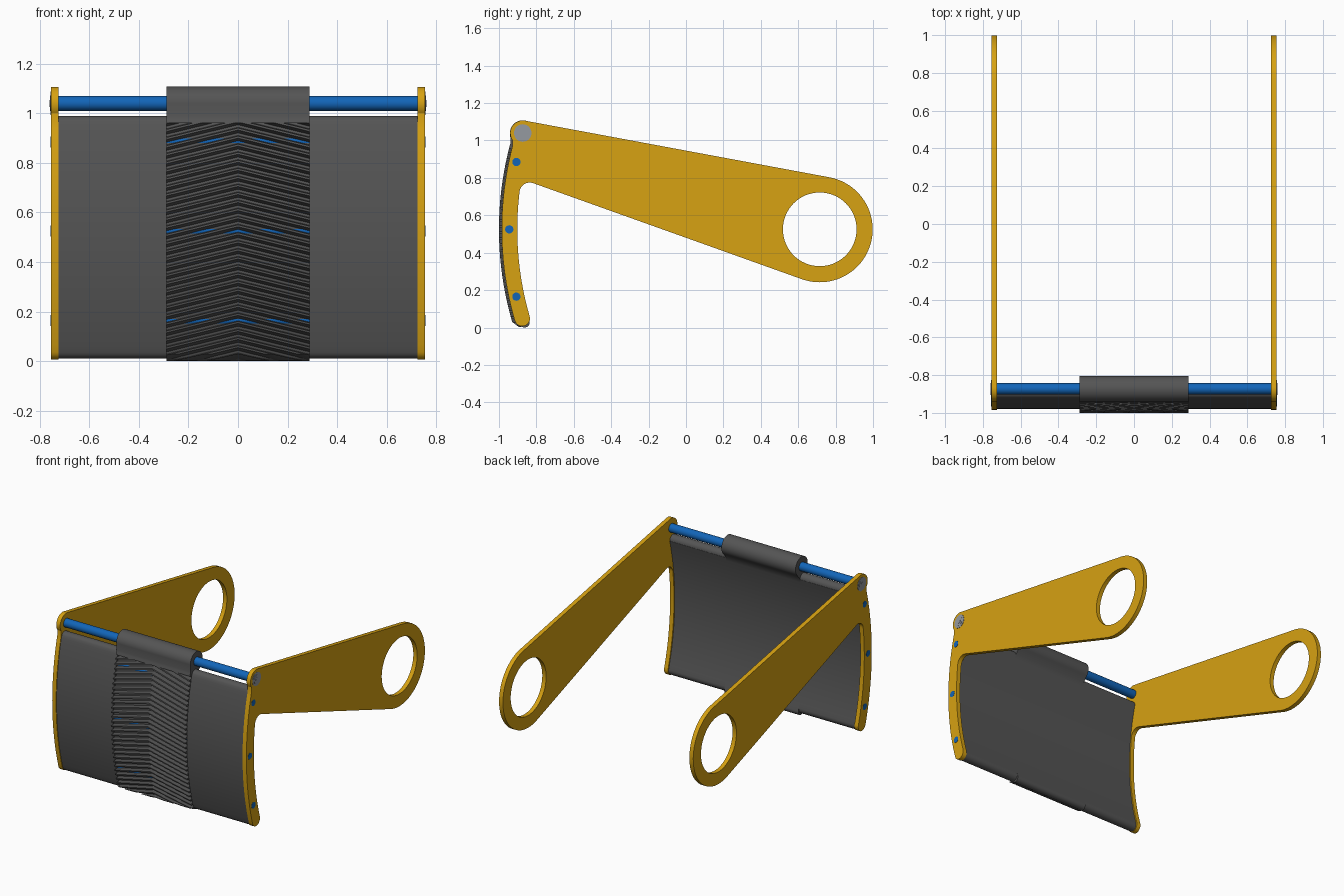
import bpy, bmesh
from math import sin, cos, asin, sqrt, radians, degrees
from mathutils import Matrix

if "Cube" in bpy.data.objects:
    bpy.data.objects.remove(bpy.data.objects["Cube"])

CY, CZ = 0.765, 0.525          # centre of the curved blade
PY, PZ = -0.873, 1.04          # pivot rod
RODS = [(-0.907, 0.885), (-0.945, 0.525), (-0.907, 0.165)]


def material(name, rgb):
    m = bpy.data.materials.new(name)
    m.diffuse_color = (*rgb, 1)
    m.use_nodes = True
    m.node_tree.nodes["Principled BSDF"].inputs["Base Color"].default_value = m.diffuse_color
    return m


YELLOW = material("yellow_paint", (0.68, 0.36, 0.006))
BLUE = material("blue_steel", (0.006, 0.13, 0.48))
DARK = material("dark_rubber", (0.09, 0.09, 0.09))
STEEL = material("bolt_steel", (0.3, 0.32, 0.35))


def arc(cy, cz, r, a0, a1, n=24):
    return [(cy + r * cos(radians(a0 + (a1 - a0) * i / n)),
             cz + r * sin(radians(a0 + (a1 - a0) * i / n))) for i in range(n + 1)]


def angle_at(z, r):
    return 180 - degrees(asin((z - CZ) / r))


def finish(name, bm, mat):
    bmesh.ops.remove_doubles(bm, verts=bm.verts, dist=0.0001)
    bmesh.ops.recalc_face_normals(bm, faces=bm.faces)
    me = bpy.data.meshes.new(name)
    bm.to_mesh(me)
    bm.free()
    me.materials.append(mat)
    me.shade_smooth()
    me.set_sharp_from_angle(angle=radians(30))
    ob = bpy.data.objects.new(name, me)
    bpy.context.collection.objects.link(ob)
    return ob


def prism(name, loops, x0, x1, mat):
    """Extrude closed (y, z) loops along x; inner loops become holes."""
    cu = bpy.data.curves.new(name, 'CURVE')
    cu.dimensions, cu.fill_mode, cu.extrude = '2D', 'BOTH', (x1 - x0) / 2
    for loop in loops:
        s = cu.splines.new('POLY')
        s.points.add(len(loop) - 1)
        for p, (y, z) in zip(s.points, loop):
            p.co = (y, z, 0, 1)
        s.use_cyclic_u = True
    tmp = bpy.data.objects.new(name + "_outline", cu)
    bpy.context.collection.objects.link(tmp)
    deps = bpy.context.evaluated_depsgraph_get()
    me = bpy.data.meshes.new_from_object(tmp.evaluated_get(deps))
    # local x, y, z become world y, z, x
    me.transform(Matrix(((0, 0, 1, (x0 + x1) / 2), (1, 0, 0, 0), (0, 1, 0, 0), (0, 0, 0, 1))))
    bm = bmesh.new()
    bm.from_mesh(me)
    bpy.data.objects.remove(tmp)
    bpy.data.curves.remove(cu)
    bpy.data.meshes.remove(me)
    return finish(name, bm, mat)


def blade(ro, ri, z_top, z_bot, z_top_in):
    """Curved strip: down the outside, round the bottom, up the inside."""
    rm, h = (ro + ri) / 2, (ro - ri) / 2
    end = angle_at(z_bot + h, rm)
    a = radians(end)
    return (arc(CY, CZ, ro, angle_at(z_top, ro), end, 32)
            + arc(CY + rm * cos(a), CZ + rm * sin(a), h, end, end + 180, 12)[1:-1]
            + arc(CY, CZ, ri, end, angle_at(z_top_in, ri), 32))


def rod(name, y, z, r, x0, x1, mat):
    return prism(name, [arc(y, z, r, 0, 360, 32)[:-1]], x0, x1, mat)


# side arms with round eye and hooked blade edge
arm = (arc(0.715, 0.525, 0.283, -109.6, 79.4, 48) + arc(PY, PZ, 0.067, 79.4, 215, 20)
       + blade(1.75, 1.667, 0.965, 0.007, 0.72) + arc(-0.8355, 0.72, 0.055, 180, 70.4, 14)[1:])
eye = arc(0.715, 0.525, 0.197, 0, 360, 64)[:-1]

# curved side panels between arms and tread, rounded at top and bottom
panel = blade(1.745, 1.675, 0.954, 0.01, 0.954)
a_top = angle_at(0.954, 1.71)
panel += arc(CY + 1.71 * cos(radians(a_top)), CZ + 1.71 * sin(radians(a_top)),
             0.035, a_top - 180, a_top, 12)[1:-1]

for side, s in (("left", -1), ("right", 1)):
    def span(a, b):
        return (min(s * a, s * b), max(s * a, s * b))
    prism(side + "_arm", [arm, eye], *span(0.725, 0.755), YELLOW)
    prism(side + "_panel", [panel], *span(0.288, 0.726), DARK)
    # stepped pivot bolt
    for part, r, x in (("washer", 0.047, 0.757), ("bolt_head", 0.031, 0.7585), ("bolt_tip", 0.014, 0.76)):
        rod(side + "_" + part, PY, PZ, r, *span(0.74, x), STEEL)

# pivot rod and three tie rods
rod("pivot_rod", PY, PZ, 0.03, -0.74, 0.74, BLUE)
for i, (y, z) in enumerate(RODS):
    rod(f"tie_rod_{i + 1}", y, z, 0.022, -0.756, 0.756, BLUE)

# tread core with the sleeve that wraps the pivot rod
core = (blade(1.73, 1.675, 0.96, 0.0, 0.96) + arc(PY, PZ, 0.068, -40, 180, 32)
        + arc(CY, CZ, 1.765, angle_at(0.99, 1.765), angle_at(0.96, 1.765), 2))
prism("tread_core", [core], -0.288, 0.288, DARK)

# chevron ridges, sheared along x and clipped at the top and bottom
SLOPE, PITCH = 0.245, 0.0325
section = [(0, 1.725), (0.013, 1.765), (0.021, 1.765), (0.0245, 1.725)]
xs = [0.288 * (i / 4 - 1) for i in range(9)]
bm = bmesh.new()
for n in range(34):
    rings = []
    for x in xs:
        ring = []
        for dt, r in section:
            z = -0.023 + n * PITCH + dt - SLOPE * abs(x)
            ring.append(bm.verts.new((x, CY - sqrt(r * r - (z - CZ) ** 2), z)))
        rings.append(ring)
    for p, q in zip(rings, rings[1:]):
        for k in range(4):
            bm.faces.new((p[k], p[k - 1], q[k - 1], q[k]))
    bm.faces.new(rings[0])
    bm.faces.new(rings[-1])
for co, no in (((0, 0, 0.96), (0, 0, 1)), ((0, 0, 0.002), (0, 0, -1)),
               ((0, -0.93, 0.03), (0, -0.6, -0.8))):
    bmesh.ops.bisect_plane(bm, geom=bm.verts[:] + bm.edges[:] + bm.faces[:], dist=1e-6,
                           plane_co=co, plane_no=no, clear_outer=True)
    bmesh.ops.holes_fill(bm, edges=[e for e in bm.edges if e.is_boundary], sides=0)
finish("tread_ridges", bm, DARK)
